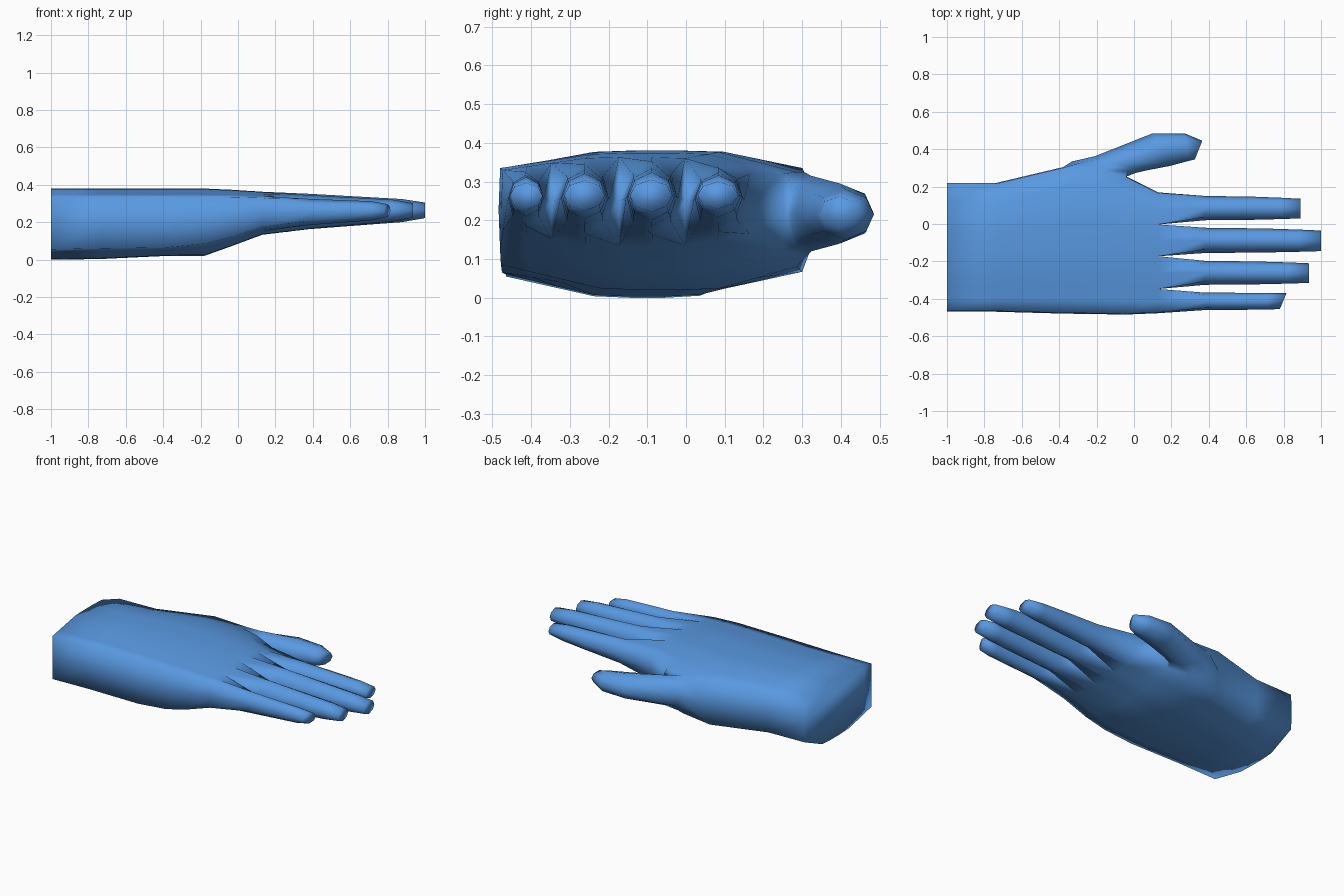
import bpy, bmesh

if "Cube" in bpy.data.objects:
    bpy.data.objects.remove(bpy.data.objects["Cube"])

bm = bmesh.new()


def lerp(a, b, t):
    return a + (b - a) * t


def skin(loop_a, loop_b):
    # quads between two closed loops of equal length
    n = len(loop_a)
    for i in range(n):
        j = (i + 1) % n
        bm.faces.new((loop_a[i], loop_a[j], loop_b[j], loop_b[i]))


def section(a, b, top, bot):
    # eight-sided rounded digit section from side a to side b
    mid, h = (top + bot) / 2, (top - bot) / 2
    shape = [(.13, .66), (.5, 1), (.87, .66), (1, 0),
             (.87, -.66), (.5, -1), (.13, -.66), (0, 0)]
    return [bm.verts.new((lerp(a[0], b[0], t), lerp(a[1], b[1], t), mid + h * k))
            for t, k in shape]


# Palm stations: x, y low, y high, top, bottom,
# edge top/bottom on the low side, edge top/bottom on the high side
stations = [
    (-1.0, -.465, .215, .38, .0, .335, .055, .315, .085),
    (-.74, -.465, .215, .38, .003, .335, .06, .32, .08),
    (-.38, -.475, .30, .38, .02, .335, .065, .335, .067),
    (-.18, -.478, .285, .38, .02, .335, .085, .325, .08),
    (-.04, -.48, .25, .374, .07, .335, .12, .32, .12),
    (.13, -.473, .165, .363, .133, .33, .175, .32, .165),
]
# Finger edges and finger centres across the knuckles
columns = [-.473, -.41, -.3475, -.26, -.1725, -.088, -.0025, .08, .165]

top, bot, low, high = [], [], [], []
for x, y0, y1, zt, zb, lt, lb, ht, hb in stations:
    row_t, row_b = [], []
    for c in columns:
        t = (c - columns[0]) / (columns[-1] - columns[0])
        y = lerp(y0, y1, t)
        if t < .36:
            a, b = lerp(lt, zt, t / .36), lerp(lb, zb, t / .36)
        elif t > .72:
            a, b = lerp(zt, ht, (t - .72) / .28), lerp(zb, hb, (t - .72) / .28)
        else:
            a, b = zt, zb
        row_t.append(bm.verts.new((x, y, a)))
        row_b.append(bm.verts.new((x, y, b)))
    top.append(row_t)
    bot.append(row_b)
    low.append(bm.verts.new((x, y0 - .004, (lt + lb) / 2)))
    high.append(bm.verts.new((x, y1 + .004, (ht + hb) / 2)))

# Palm skin, left open on the side where the thumb grows
last = len(stations) - 1
for s in range(last):
    ring_a = top[s] + [high[s]] + bot[s][::-1] + [low[s]]
    ring_b = top[s + 1] + [high[s + 1]] + bot[s + 1][::-1] + [low[s + 1]]
    n = len(ring_a)
    for i in range(n):
        if s in (2, 3) and i in (8, 9):
            continue
        j = (i + 1) % n
        bm.faces.new((ring_a[i], ring_a[j], ring_b[j], ring_b[i]))
bm.faces.new(top[0] + [high[0]] + bot[0][::-1] + [low[0]])

# Fingers: low and high edge at middle and tip, tip x on both edges, heights
fingers = [
    (-.460, -.367, -.455, -.370, .78, .815, .325, .185, .297, .228),
    (-.325, -.197, -.315, -.210, .935, .935, .345, .165, .303, .225),
    (-.155, -.020, -.145, -.035, 1.0, 1.0, .352, .163, .305, .222),
    (.020, .150, .030, .135, .89, .89, .335, .170, .300, .230),
]
webs = [low[last]] + [bm.verts.new((.13, columns[c], .25)) for c in (2, 4, 6)] + [high[last]]
for i, (a0, a1, b0, b1, xa, xb, zt, zb, et, eb) in enumerate(fingers):
    k = 2 * i
    t, b = top[last], bot[last]
    loop = [t[k], t[k + 1], t[k + 2], webs[i + 1], b[k + 2], b[k + 1], b[k], webs[i]]
    tip = (xa + xb) / 2
    rows = [section((.38, a0), (.38, a1), zt, zb)]
    for f in (.5, .8):
        x = lerp(.38, tip, f)
        rows.append(section((x, lerp(a0, b0, f * f)), (x, lerp(a1, b1, f * f)),
                            lerp(zt, et + .012, f), lerp(zb, eb - .012, f)))
    rows.append(section((xa, b0), (xb, b1), et, eb))
    for row in rows:
        skin(loop, row)
        loop = row
    bm.faces.new(loop)

# Thumb, grown from the open side of the palm
loop = [top[2][8], top[3][8], top[4][8], high[4], bot[4][8], bot[3][8], bot[2][8], high[2]]
thumb = [
    ((-.33, .335), (.01, .273), .325, .10),
    ((-.21, .362), (.06, .285), .315, .12),
    ((.10, .485), (.19, .31), .295, .14),
    ((.27, .485), (.295, .338), .28, .15),
    ((.365, .445), (.325, .345), .262, .18),
]
for a, b, zt, zb in thumb:
    row = section(a, b, zt, zb)
    skin(loop, row)
    loop = row
bm.faces.new(loop)

# Finished hand
bmesh.ops.recalc_face_normals(bm, faces=bm.faces[:])
for f in bm.faces:
    f.smooth = True
mesh = bpy.data.meshes.new("hand")
bm.to_mesh(mesh)
bm.free()
blue = bpy.data.materials.new("blue")
blue.diffuse_color = (.1, .32, .76, 1)
blue.use_nodes = True
blue.node_tree.nodes["Principled BSDF"].inputs["Base Color"].default_value = blue.diffuse_color
mesh.materials.append(blue)
hand = bpy.data.objects.new("hand", mesh)
bpy.context.collection.objects.link(hand)
